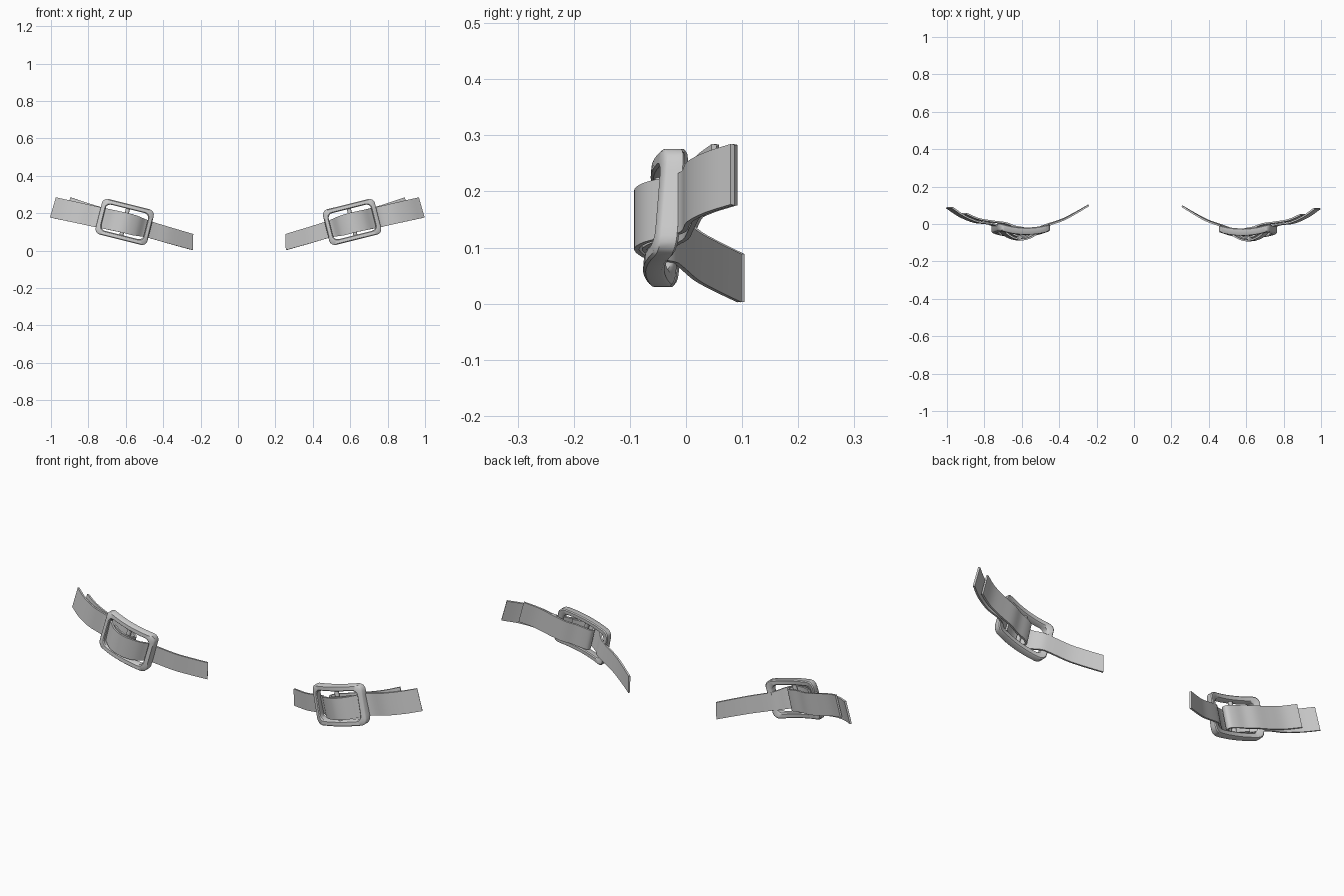
import bpy, bmesh, math
from mathutils import Vector

if "Cube" in bpy.data.objects:
    bpy.data.objects.remove(bpy.data.objects["Cube"])

TILT = math.radians(14)
CX, CZ = 0.61, 0.153


def lerp_table(table, x):
    if x <= table[0][0]:
        return table[0][1]
    for (a, va), (b, vb) in zip(table, table[1:]):
        if x <= b:
            return va + (vb - va) * (x - a) / (b - a)
    return table[-1][1]


# strap centre height, width and lean along x
HEIGHT = [(0.255, 0.045), (0.375, 0.08), (0.49, 0.115), (0.61, 0.149), (0.76, 0.181), (0.88, 0.208), (0.98, 0.23)]
WIDTH = [(0.255, 0.086), (0.49, 0.088), (0.56, 0.108), (0.98, 0.112)]
LEAN = [(0.255, 1), (0.5, 13), (0.75, 14), (0.98, 16)]


def catmull(points, steps):
    p = [Vector(q) for q in points]
    p = [2 * p[0] - p[1]] + p + [2 * p[-1] - p[-2]]
    out = []
    for i in range(1, len(p) - 2):
        a, b, c, d = p[i - 1:i + 3]
        for s in range(steps):
            t = s / steps
            out.append(0.5 * (2 * b + (c - a) * t + (2 * a - 5 * b + 4 * c - d) * t * t
                              + (3 * b - a - 3 * c + d) * t ** 3))
    return out + [p[-2]]


def finish(name, bm, side, angle=35, stretch=1.0):
    # place on the right, or mirror to the left with a slight offset
    for v in bm.verts:
        v.co.x = CX + (v.co.x - CX) * stretch
        if side < 0:
            v.co.x = -v.co.x + 0.004
            v.co.y += 0.005
    bmesh.ops.recalc_face_normals(bm, faces=bm.faces)
    me = bpy.data.meshes.new(name)
    bm.to_mesh(me)
    bm.free()
    ob = bpy.data.objects.new(name, me)
    bpy.context.collection.objects.link(ob)
    bpy.context.view_layer.objects.active = ob
    ob.select_set(True)
    bpy.ops.object.shade_smooth_by_angle(angle=math.radians(angle))
    ob.select_set(False)
    return ob


def loft(bm, rings, closed):
    vs = [[bm.verts.new(c) for c in r] for r in rings]
    n = len(vs[0])
    count = len(vs) if closed else len(vs) - 1
    for i in range(count):
        a, b = vs[i], vs[(i + 1) % len(vs)]
        for j in range(n):
            k = (j + 1) % n
            bm.faces.new((a[j], a[k], b[k], b[j]))
    if not closed:
        bm.faces.new(vs[0])
        bm.faces.new(vs[-1])


def strap(name, path, side, stretch, thick=0.009):
    # path points are (x, y, lift)
    samples = catmull(path, 4)
    centres = [Vector((p.x, p.y, lerp_table(HEIGHT, p.x) + p.z)) for p in samples]
    rings = []
    for i, c in enumerate(centres):
        tan = centres[min(i + 1, len(centres) - 1)] - centres[max(i - 1, 0)]
        lean = math.radians(lerp_table(LEAN, c.x))
        up = Vector((-math.sin(lean), 0, math.cos(lean)))
        n = tan.cross(up).normalized() * thick / 2
        h = up * lerp_table(WIDTH, c.x) / 2
        rings.append([c - h - n, c + h - n, c + h + n, c - h + n])
    bm = bmesh.new()
    loft(bm, rings, False)
    return finish(name, bm, side, 35, stretch)


def rounded_rect(w, h, r):
    pts = []
    for k, (sx, sz) in enumerate([(1, 1), (-1, 1), (-1, -1), (1, -1)]):
        for s in range(5):
            a = math.pi / 2 * (k + s / 4)
            pts.append((sx * (w / 2 - r) + r * math.cos(a), sz * (h / 2 - r) + r * math.sin(a)))
    out = []
    for i, p in enumerate(pts):
        out.append(p)
        if i % 5 == 4:      # subdivide the straight sides so they can bend
            q = pts[(i + 1) % len(pts)]
            out += [(p[0] + (q[0] - p[0]) * t / 8, p[1] + (q[1] - p[1]) * t / 8) for t in range(1, 8)]
    return out


def bent(u, v, w):
    # arched and tilted buckle space to world space
    y = -0.05 + 1.1 * u * u + 0.02 * u + 0.08 * v + w
    return Vector((CX + u * math.cos(TILT) - v * math.sin(TILT), y,
                   CZ + u * math.sin(TILT) + v * math.cos(TILT)))


def frame(name, side):
    outer = rounded_rect(0.286, 0.196, 0.03)
    inner = rounded_rect(0.234, 0.144, 0.026)
    d, c = 0.019, 0.16
    rings = []
    for o, i in zip(outer, inner):
        o, i = Vector(o), Vector(i)
        oc, ic = o.lerp(i, c), i.lerp(o, c)
        prof = [(o, d - .005), (oc, d), (ic, d), (i, d - .005),
                (i, .005 - d), (ic, -d), (oc, -d), (o, .005 - d)]
        rings.append([bent(p.x, p.y, w) for p, w in prof])
    bm = bmesh.new()
    loft(bm, rings, True)
    finish(name, bm, side, 40)


def bar(name, side):
    rings = [[bent(0.011 * math.cos(a), v, 0.011 * math.sin(a))
              for a in [2 * math.pi * k / 12 for k in range(12)]] for v in (-0.08, 0.08)]
    bm = bmesh.new()
    loft(bm, rings, False)
    finish(name, bm, side, 40)


# long strap passes behind the frame sides and over the bar
LONG = [(0.257, 0.095, 0), (0.32, 0.057, 0), (0.39, 0.019, 0), (0.465, -0.008, 0), (0.51, -0.028, 0),
        (0.55, -0.066, 0), (0.61, -0.088, 0), (0.67, -0.072, 0), (0.72, -0.03, 0), (0.765, -0.004, 0),
        (0.84, 0.006, 0), (0.915, 0.038, 0), (0.98, 0.083, 0)]
# short strap loops round the bar, its tail lies behind the long one
SHORT = [(0.69, -0.042, 0), (0.65, -0.064, 0), (0.61, -0.074, 0), (0.58, -0.062, 0), (0.577, -0.04, 0),
         (0.605, -0.027, 0), (0.65, -0.018, 0), (0.70, 0.0, 0), (0.765, 0.009, 0.003),
         (0.84, 0.022, 0.01), (0.905, 0.05, 0.017)]

for side, label, stretch in ((1, "right", 1.0), (-1, "left", 1.03)):
    frame(label + "_buckle_frame", side)
    bar(label + "_buckle_bar", side)
    strap(label + "_long_strap", LONG, side, stretch)
    strap(label + "_looped_strap", SHORT, side, stretch)
